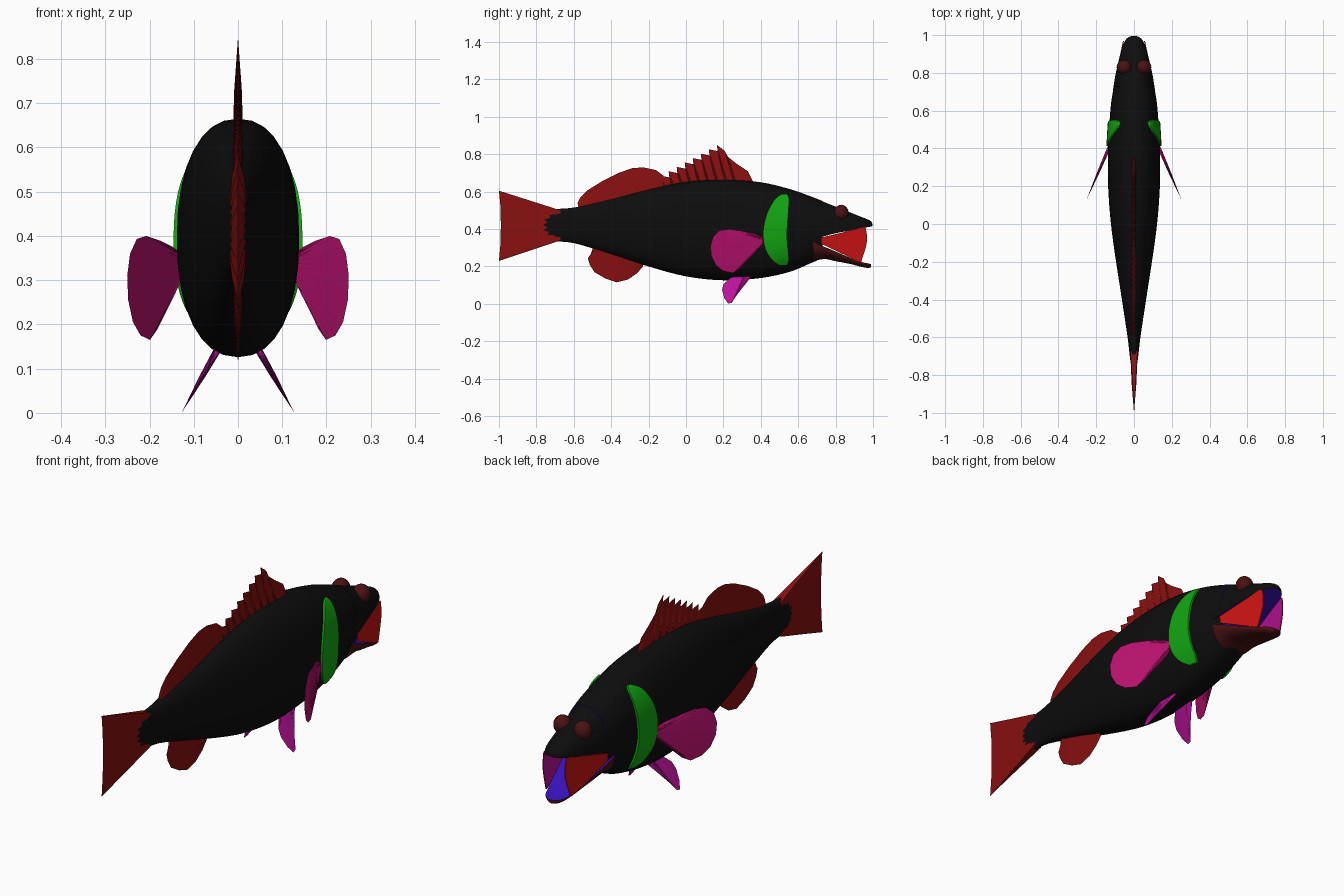
import bpy, bmesh, math

if "Cube" in bpy.data.objects:
    bpy.data.objects.remove(bpy.data.objects["Cube"])


def material(name, rgb):
    m = bpy.data.materials.new(name)
    m.use_nodes = True
    m.diffuse_color = (*rgb, 1)
    m.node_tree.nodes["Principled BSDF"].inputs["Base Color"].default_value = (*rgb, 1)
    return m


BLACK = material("black scales", (.004, .004, .004))
FIN_RED = material("fin red", (.25, .005, .005))
MOUTH_RED = material("mouth red", (.6, .006, .006))
MAROON = material("dark maroon", (.07, .006, .006))
GREEN = material("gill green", (.006, .38, .006))
PINK = material("pectoral pink", (.5, .006, .16))
PURPLE = material("pelvic magenta", (.5, .006, .32))
BLUE = material("mouth blue", (.04, .006, .5))


def finish(name, bm, mats, angle=40):
    bmesh.ops.recalc_face_normals(bm, faces=bm.faces)
    me = bpy.data.meshes.new(name)
    bm.to_mesh(me)
    bm.free()
    for m in mats:
        me.materials.append(m)
    ob = bpy.data.objects.new(name, me)
    bpy.context.collection.objects.link(ob)
    bpy.ops.object.select_all(action="DESELECT")
    ob.select_set(True)
    bpy.context.view_layer.objects.active = ob
    bpy.ops.object.shade_smooth_by_angle(angle=math.radians(angle))


def smooth_path(pts, k):
    """Catmull-Rom resampling, k steps per span."""
    out = []
    for i in range(len(pts) - 1):
        a, b, c, d = pts[max(i - 1, 0)], pts[i], pts[i + 1], pts[min(i + 2, len(pts) - 1)]
        for s in range(k):
            t = s / k
            out.append(tuple(
                q + t / 2 * (r - p + t * (2 * p - 5 * q + 4 * r - w + t * (3 * (q - r) + w - p)))
                for p, q, r, w in zip(a, b, c, d)))
    return out + [pts[-1]]


POWER = 2.25


def squash(v):
    return math.copysign(abs(v) ** (2 / POWER), v)


def loft(name, rings, mats, part="whole", n=32):
    """Rings are (y, top, bottom, half width); half parts get a flat inner side."""
    bm = bmesh.new()
    loops = []
    for y, top, bot, hw in rings:
        mid, r = {"whole": ((top + bot) / 2, (top - bot) / 2),
                  "upper": (bot, top - bot), "lower": (top, top - bot)}[part]
        loop = []
        for j in range(n):
            if part == "whole":
                a = 2 * math.pi * j / n
            else:
                a = math.pi * j / (n - 1) + (math.pi if part == "lower" else 0)
            loop.append(bm.verts.new((hw * squash(math.cos(a)), y, mid + r * squash(math.sin(a)))))
        loops.append(loop)
    for a, b in zip(loops, loops[1:]):
        for j in range(n):
            f = bm.faces.new((a[j], a[(j + 1) % n], b[(j + 1) % n], b[j]))
            if part != "whole" and j == n - 1:
                f.material_index = 1
    bm.faces.new(loops[0])
    end = bm.faces.new(loops[-1])
    if part == "whole":
        end.material_index = 1
    finish(name, bm, mats)


def fin(name, mat, root, tip, thick, x_at=lambda y, z: 0, k=4):
    """Wedge-shaped fin with rays, thick at the root line and sharp at the tip line."""
    line = []
    for (y0, z0), (y1, z1) in zip(tip, tip[1:]):
        line += [(y0 + (y1 - y0) * s / k, z0 + (z1 - z0) * s / k) for s in range(k)]
    line.append(tip[-1])
    bm = bmesh.new()
    rows = []
    for i, (ty, tz) in enumerate(line):
        u = i / (len(line) - 1)
        ry, rz = [root[0][c] + (root[1][c] - root[0][c]) * u for c in (0, 1)]
        ray = .7 if i % 2 else .45
        row = []
        for v, w in ((0, 1), (.5, ray), (1, 0), (.5, -ray), (0, -1)):
            y, z = ry + (ty - ry) * v, rz + (tz - rz) * v
            row.append(bm.verts.new((x_at(y, z) + w * thick, y, z)))
        rows.append(row)
    for a, b in zip(rows, rows[1:]):
        for j in range(5):
            bm.faces.new((a[j], a[(j + 1) % 5], b[(j + 1) % 5], b[j]))
    bm.faces.new(rows[0])
    bm.faces.new(rows[-1])
    finish(name, bm, [mat], 25)


def sheet(name, rows, mats, x_at, side, depth, cols=8):
    """Side plate from rows (z, back y, front y); the inner face uses the second material."""
    bm = bmesh.new()
    rims = []
    for idx in (0, 1):
        grid = []
        for z, back, front in rows:
            ys = [back + (front - back) * c / cols for c in range(cols + 1)]
            grid.append([bm.verts.new((side * (x_at(y, z) - idx * depth), y, z)) for y in ys])
        for a, b in zip(grid, grid[1:]):
            for c in range(cols):
                f = bm.faces.new((a[c], a[c + 1], b[c + 1], b[c]))
                f.material_index = idx
        front_edge = [r[-1] for r in grid[1:-1]]
        back_edge = [r[0] for r in grid[1:-1]]
        rims.append(grid[0] + front_edge + grid[-1][::-1] + back_edge[::-1])
    outer, inner = rims
    for i in range(len(outer)):
        j = (i + 1) % len(outer)
        bm.faces.new((outer[i], outer[j], inner[j], inner[i]))
    finish(name, bm, mats, 50)


# Body and jaws
body = smooth_path([(-.785, .45, .385, .004), (-.77, .482, .352, .011), (-.72, .505, .335, .02),
                    (-.6, .515, .325, .034), (-.4, .56, .265, .064), (-.2, .612, .2, .095),
                    (0, .653, .147, .122), (.2, .665, .126, .137), (.4, .65, .138, .137),
                    (.55, .615, .17, .129), (.65, .581, .21, .12), (.73, .55, .245, .106)], 4)
loft("body", body, [BLACK, BLUE])
upper = [(.66, .574, .355, .117), (.73, .548, .36, .108), (.8, .52, .378, .096), (.87, .492, .39, .08),
         (.93, .468, .402, .065), (.97, .452, .41, .047), (.988, .442, .413, .03), (.996, .43, .416, .01)]
loft("upper_head", smooth_path(upper, 3), [BLACK, BLUE], "upper")
lower = [(.68, .33, .228, .112), (.74, .305, .24, .106), (.8, .28, .228, .092), (.87, .25, .215, .075),
         (.93, .226, .2, .058), (.97, .217, .192, .042), (.99, .212, .196, .016)]
loft("lower_jaw", smooth_path(lower, 3), [MAROON, BLUE], "lower")


def skin_x(y, z):
    """Half width of the body at a point on its side."""
    for a, b in zip(body, body[1:]):
        if a[0] <= y <= b[0]:
            t = (y - a[0]) / (b[0] - a[0])
            top, bot, hw = [p + (q - p) * t for p, q in zip(a[1:], b[1:])]
            s = abs(2 * z - top - bot) / (top - bot)
            return hw * max(0, 1 - s ** POWER) ** (1 / POWER)


# Fins on the centre line
spines = [(.36, .65), (.33, .71), (.27, .75), (.225, .785), (.205, .82)]
for i in range(8):
    y, z = .165 - i * .043, .85 - i * .0235
    spines += [(y, z), (y + .004, z - .033)]
fin("spiny_dorsal_fin", FIN_RED, [(.35, .63), (-.14, .60)], spines + [(-.15, .64)], .012)
fin("soft_dorsal_fin", FIN_RED, [(-.12, .60), (-.57, .50)],
    [(-.12, .685), (-.16, .715), (-.23, .73), (-.29, .725), (-.36, .7), (-.45, .655),
     (-.53, .605), (-.565, .57), (-.58, .54)], .012)
fin("anal_fin", FIN_RED, [(-.23, .24), (-.5, .32)],
    [(-.23, .2), (-.26, .165), (-.31, .13), (-.37, .115), (-.43, .135), (-.49, .17),
     (-.515, .21), (-.525, .245), (-.5, .275)], .012)
fin("tail_fin", FIN_RED, [(-.67, .5), (-.67, .34)],
    [(-1, .605), (-.992, .52), (-.99, .42), (-.992, .32), (-1, .23)], .019)

for side, label in ((1, "left"), (-1, "right")):
    # Paired fins
    fin(label + "_pectoral_fin", PINK, [(.41, .355), (.41, .315)],
        [(.37, .375), (.3, .39), (.23, .4), (.18, .393), (.145, .36), (.13, .31), (.135, .255),
         (.16, .205), (.2, .175), (.25, .165), (.29, .19), (.36, .265)], .01,
        lambda y, z: side * (.13 + (.41 - y) * .43), 3)
    fin(label + "_pelvic_fin", PURPLE, [(.25, .16), (.35, .155)],
        [(.235, .125), (.2, .105), (.193, .075), (.205, .03), (.225, .002), (.245, .006),
         (.27, .045), (.305, .09), (.345, .14)], .01,
        lambda y, z: side * (.042 + (.15 - z) * .57), 3)

    # Gill band hugging the flank
    band = [(.588, .515, .54), (.565, .48, .55), (.5, .44, .548), (.43, .418, .543),
            (.36, .412, .54), (.29, .425, .545), (.235, .46, .55), (.205, .5, .54)]
    sheet(label + "_gill_band", smooth_path(band, 3), [GREEN, GREEN],
          lambda y, z: skin_x(y, z) + .009, side, .025)

    # Cheek membrane between the jaws
    cheek = [(.407, .94, .96), (.38, .83, .966), (.355, .725, .968), (.32, .725, .966),
             (.28, .81, .955), (.225, .925, .937)]
    sheet(label + "_cheek", cheek, [MOUTH_RED, PURPLE],
          lambda y, z: .106 - .2 * (y - .73), side, .005)

    # Eye
    bm = bmesh.new()
    bmesh.ops.create_uvsphere(bm, u_segments=24, v_segments=14, radius=1)
    for v in bm.verts:
        v.co = (side * .052 + v.co.x * .04, .83 + v.co.y * .039, .487 + v.co.z * .043)
    finish(label + "_eye", bm, [MAROON])
